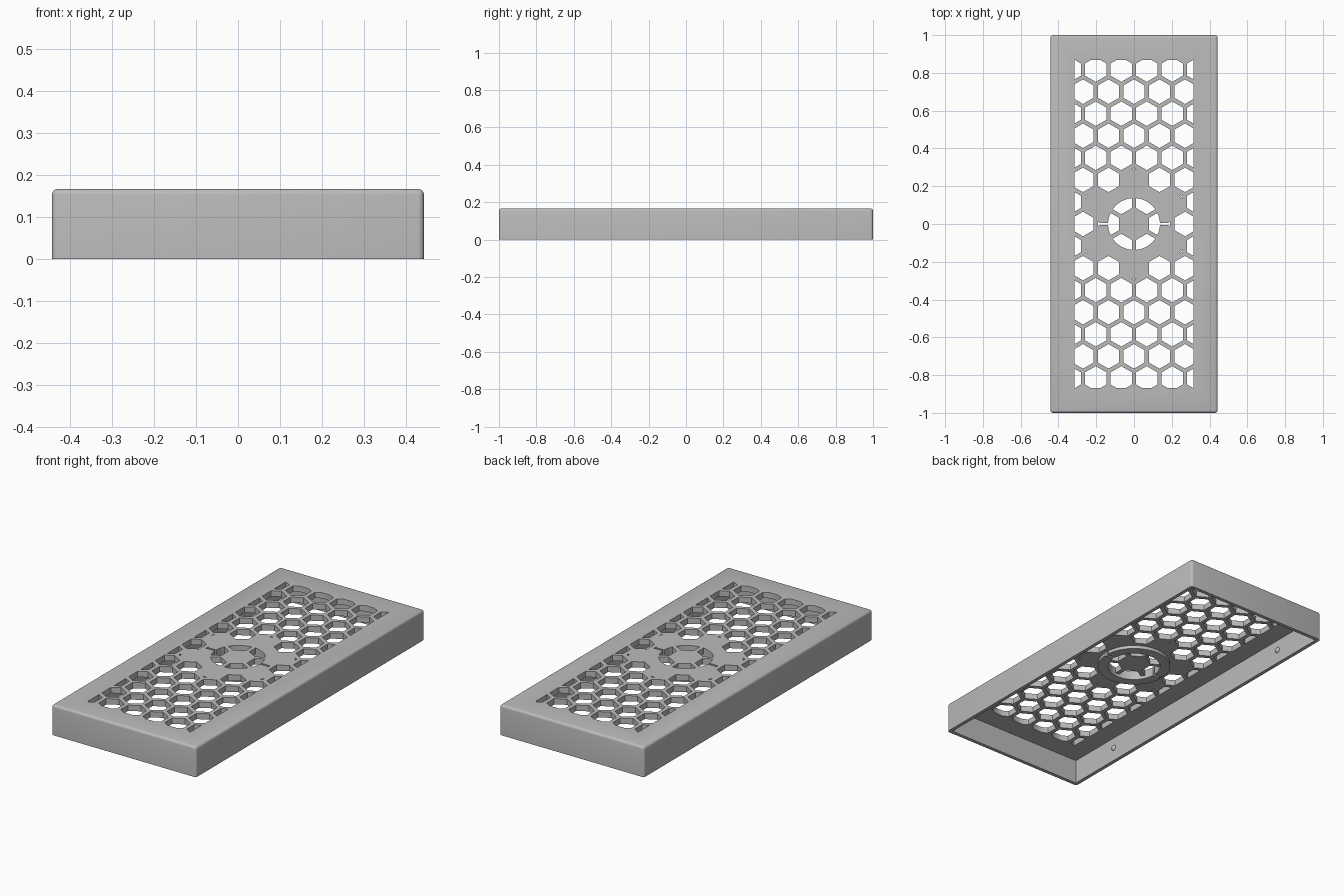
import bpy, bmesh
from math import sin, cos, pi, hypot, radians
from mathutils import Matrix

if "Cube" in bpy.data.objects:
    bpy.data.objects.remove(bpy.data.objects["Cube"], do_unlink=True)

HALF_X, HALF_Y, HEIGHT = 0.443, 1.0, 0.167
WALL, ROOF = 0.02, 0.032
PITCH, ROW = 0.135, 0.1168
HEX_R, HUB_R, BOSS_R = 0.065, 0.137, 0.19
UNDER = HEIGHT - ROOF

grey = bpy.data.materials.new("plain grey")
grey.use_nodes = True
grey.diffuse_color = (0.5, 0.5, 0.5, 1)
grey.node_tree.nodes["Principled BSDF"].inputs["Base Color"].default_value = (0.5, 0.5, 0.5, 1)


def make(name, bm):
    bmesh.ops.recalc_face_normals(bm, faces=bm.faces)
    mesh = bpy.data.meshes.new(name)
    bm.to_mesh(mesh)
    bm.free()
    mesh.materials.append(grey)
    obj = bpy.data.objects.new(name, mesh)
    bpy.context.collection.objects.link(obj)
    return obj


def box(bm, x, y, z0, z1):
    m = Matrix.Translation((0, 0, (z0 + z1) / 2)) @ Matrix.Diagonal((2 * x, 2 * y, z1 - z0, 1))
    bmesh.ops.create_cube(bm, size=1, matrix=m)


def polygon(n, r, cx=0, cy=0, turn=0):
    return [(cx + r * cos(turn + 2 * pi * i / n), cy + r * sin(turn + 2 * pi * i / n)) for i in range(n)]


def clip(poly, window):
    """Cut a polygon to a convex counter-clockwise window."""
    for a, b in zip(window, window[1:] + window[:1]):
        def side(p):
            return (b[0] - a[0]) * (p[1] - a[1]) - (b[1] - a[1]) * (p[0] - a[0])
        out = []
        for p, q in zip(poly, poly[1:] + poly[:1]):
            sp, sq = side(p), side(q)
            if sp >= 0:
                out.append(p)
            if sp * sq < 0:
                t = sp / (sp - sq)
                out.append((p[0] + t * (q[0] - p[0]), p[1] + t * (q[1] - p[1])))
        poly = out
        if len(poly) < 3:
            return []
    return poly


def prism(bm, poly, z0, z1):
    face = bm.faces.new([bm.verts.new((x, y, z0)) for x, y in poly])
    geom = bmesh.ops.extrude_face_region(bm, geom=[face])["geom"]
    bmesh.ops.translate(bm, verts=[v for v in geom if isinstance(v, bmesh.types.BMVert)], vec=(0, 0, z1 - z0))


def cut(obj, cutter):
    mod = obj.modifiers.new("cut", "BOOLEAN")
    mod.operation, mod.solver, mod.object = "DIFFERENCE", "EXACT", cutter
    dg = bpy.context.evaluated_depsgraph_get()
    mesh = bpy.data.meshes.new_from_object(obj.evaluated_get(dg))
    obj.modifiers.clear()
    obj.data = mesh


# Outer cover, rounded everywhere except the bottom rim
bm = bmesh.new()
box(bm, HALF_X, HALF_Y, 0, HEIGHT)
edges = [e for e in bm.edges if any(v.co.z > 0.01 for v in e.verts)]
bmesh.ops.bevel(bm, geom=edges, offset=0.014, segments=4, profile=0.5, affect="EDGES")
cover = make("cover", bm)

# Hollow underside
bm = bmesh.new()
box(bm, HALF_X - WALL, HALF_Y - WALL, -0.1, UNDER)
hollow = make("hollow_cutter", bm)

# Honeycomb openings, trimmed to the grille rectangle and the central circle
grille = [(-0.315, -0.867), (0.315, -0.867), (0.315, 0.867), (-0.315, 0.867)]
hub = polygon(64, HUB_R)
bm = bmesh.new()
for row in range(-7, 8):
    for col in range(-3, 4):
        x, y = (col + 0.5 * (row % 2)) * PITCH, row * ROW
        d = hypot(x, y)
        if d < 0.01 or 0.15 < d < 0.25:
            continue
        shape = clip(polygon(6, HEX_R, x, y, pi / 6), hub if d < 0.15 else grille)
        if shape:
            prism(bm, shape, UNDER - 0.05, HEIGHT + 0.05)
# Tiny slits around the solid centre
for i in range(6):
    a = radians(30 + 60 * i)
    slit = [(0.288, -0.012), (0.298, 0), (0.288, 0.012)]
    prism(bm, [(u * cos(a) - v * sin(a), u * sin(a) + v * cos(a)) for u, v in slit],
          UNDER - 0.05, HEIGHT + 0.05)
holes = make("hole_cutter", bm)

# Side slots joining the central openings
bm = bmesh.new()
for s in (-1, 1):
    slot = [(0.125, -0.007), (0.18, -0.005), (0.191, -0.013),
            (0.191, 0.013), (0.18, 0.005), (0.125, 0.007)]
    prism(bm, [(s * x, y) for x, y in slot], UNDER - 0.05, HEIGHT + 0.05)
slots = make("slot_cutter", bm)

# Raised ring under the centre
bm = bmesh.new()
n = 64
loops = [[bm.verts.new((x, y, z)) for x, y in polygon(n, r)]
         for r, z in ((HUB_R, UNDER - 0.018), (BOSS_R, UNDER - 0.018),
                      (BOSS_R, UNDER + 0.002), (HUB_R, UNDER + 0.002))]
for k in range(4):
    a, b = loops[k], loops[(k + 1) % 4]
    for i in range(n):
        j = (i + 1) % n
        bm.faces.new((a[i], a[j], b[j], b[i]))
ring = make("centre_ring", bm)

for cutter in (hollow, holes, slots):
    cut(cover, cutter)
cut(ring, slots)
for cutter in (hollow, holes, slots):
    bpy.data.objects.remove(cutter, do_unlink=True)

# Snap bumps on the inner long walls
bm = bmesh.new()
for sx in (-1, 1):
    for sy in (-1, 1):
        m = Matrix.Translation((sx * (HALF_X - WALL), sy * 0.67, 0.077)) @ Matrix.Diagonal((0.6, 1, 1, 1))
        bmesh.ops.create_uvsphere(bm, u_segments=20, v_segments=12, radius=0.016, matrix=m)
bumps = make("snap_bumps", bm)

# Smooth shading with sharp edges kept
bpy.ops.object.select_all(action="DESELECT")
for obj in (cover, ring, bumps):
    obj.select_set(True)
bpy.context.view_layer.objects.active = cover
bpy.ops.object.shade_smooth_by_angle(angle=radians(30))
